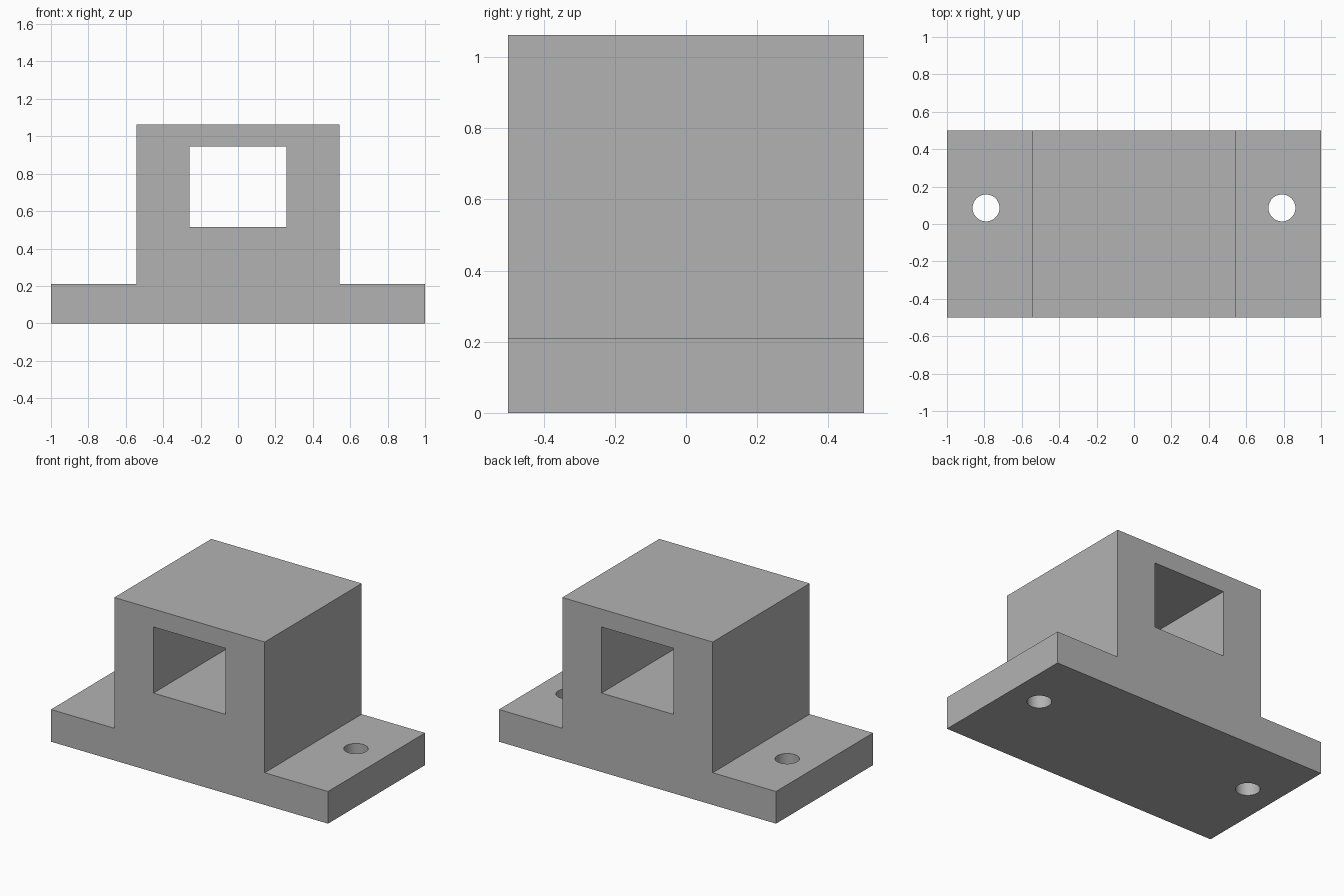
import bpy
import bmesh

default_cube = bpy.data.objects.get("Cube")
if default_cube:
    bpy.data.objects.remove(default_cube, do_unlink=True)

# Overall dimensions
HALF_LENGTH, HALF_DEPTH = 1.0, 0.5
BASE_TOP, BLOCK_TOP, BLOCK_HALF = 0.21, 1.063, 0.543
HOLE_X, HOLE_Y, HOLE_RADIUS = 0.791, 0.086, 0.072

grey = bpy.data.materials.new("plain_grey")
grey.use_nodes = True
colour = (0.45, 0.45, 0.45, 1.0)
grey.diffuse_color = colour
grey.node_tree.nodes["Principled BSDF"].inputs["Base Color"].default_value = colour


def extruded_profile(name, outline, half_depth):
    """Extrude an x-z outline along y."""
    bm = bmesh.new()
    face = bm.faces.new([bm.verts.new((x, -half_depth, z)) for x, z in outline])
    result = bmesh.ops.extrude_face_region(bm, geom=[face])
    moved = [v for v in result["geom"] if isinstance(v, bmesh.types.BMVert)]
    bmesh.ops.translate(bm, verts=moved, vec=(0, 2 * half_depth, 0))
    bmesh.ops.recalc_face_normals(bm, faces=bm.faces)
    mesh = bpy.data.meshes.new(name)
    bm.to_mesh(mesh)
    bm.free()
    obj = bpy.data.objects.new(name, mesh)
    bpy.context.collection.objects.link(obj)
    mesh.materials.append(grey)
    return obj


def cut(target, cutter):
    """Subtract the cutter from the target, then discard it."""
    cutter.hide_render = True
    bpy.ops.object.select_all(action="DESELECT")
    bpy.context.view_layer.objects.active = target
    target.select_set(True)
    mod = target.modifiers.new("cut", "BOOLEAN")
    mod.operation = "DIFFERENCE"
    mod.solver = "EXACT"
    mod.object = cutter
    bpy.ops.object.modifier_apply(modifier=mod.name)
    bpy.data.objects.remove(cutter, do_unlink=True)


# Flanged block: one stepped profile, mirrored about x = 0
right_side = [(HALF_LENGTH, 0), (HALF_LENGTH, BASE_TOP),
              (BLOCK_HALF, BASE_TOP), (BLOCK_HALF, BLOCK_TOP)]
outline = right_side + [(-x, z) for x, z in reversed(right_side)]
bracket = extruded_profile("mounting_block", outline, HALF_DEPTH)

# Rectangular tunnel from front to back
tunnel = [(-0.26, 0.515), (0.26, 0.515), (0.26, 0.946), (-0.26, 0.946)]
cut(bracket, extruded_profile("tunnel_cutter", tunnel, HALF_DEPTH + 0.1))

# Bolt hole through each flange
for side in (-1, 1):
    bpy.ops.mesh.primitive_cylinder_add(
        vertices=48, radius=HOLE_RADIUS, depth=BASE_TOP + 0.2,
        location=(side * HOLE_X, HOLE_Y, BASE_TOP / 2))
    hole = bpy.context.object
    hole.name = "bolt_hole_cutter"
    hole.data.materials.append(grey)
    cut(bracket, hole)

# Smooth hole walls, sharp edges elsewhere
bpy.ops.object.shade_smooth_by_angle()
